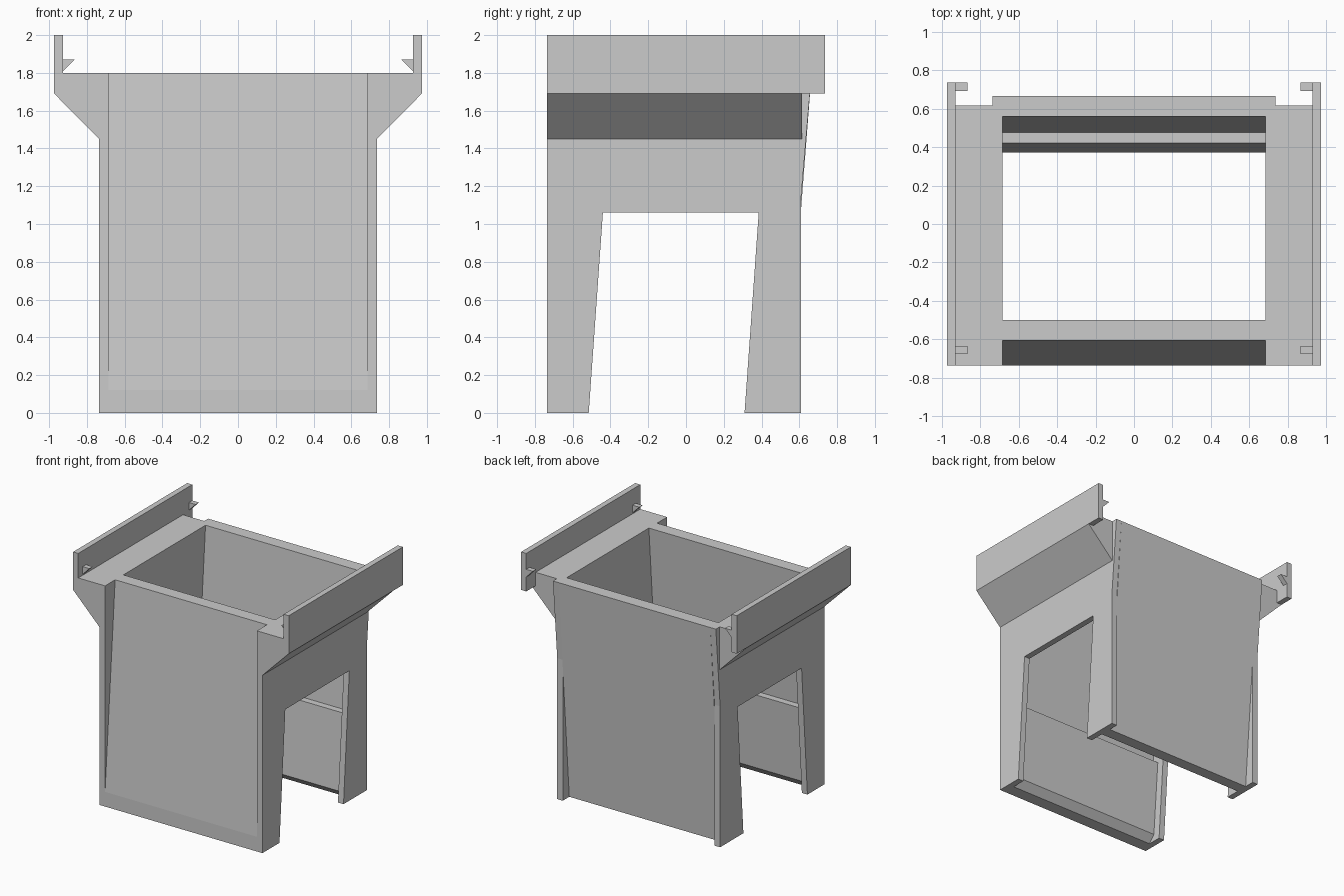
import bpy
import bmesh

cube = bpy.data.objects.get("Cube")
if cube:
    bpy.data.objects.remove(cube, do_unlink=True)

grey = bpy.data.materials.new("plain_grey")
grey.use_nodes = True
colour = (0.6, 0.6, 0.6, 1)
grey.diffuse_color = colour
grey.node_tree.nodes["Principled BSDF"].inputs["Base Color"].default_value = colour

WALL_IN, WALL_OUT = 0.685, 0.735
FRONT, DECK_BACK, RAIL_BACK = -0.735, 0.615, 0.735
RAIL_IN, RAIL_OUT = 0.927, 0.973
DECK, RAIL_LOW, TOP = 1.8, 1.69, 2.0


def prism(name, profile, axis, lo, hi, flip=1):
    """Extrude a (y, z) profile along x, or an (x, z) profile along y."""
    bm = bmesh.new()

    def place(p, d):
        x, y = (d, p[0]) if axis == "x" else (p[0], d)
        return bm.verts.new((x * flip, y, p[1]))

    start = [place(p, lo) for p in profile]
    end = [place(p, hi) for p in profile]
    bm.faces.new(start)
    bm.faces.new(end)
    for i in range(len(profile)):
        j = (i + 1) % len(profile)
        bm.faces.new((start[i], start[j], end[j], end[i]))
    bmesh.ops.recalc_face_normals(bm, faces=bm.faces)
    mesh = bpy.data.meshes.new(name)
    bm.to_mesh(mesh)
    bm.free()
    mesh.materials.append(grey)
    obj = bpy.data.objects.new(name, mesh)
    bpy.context.collection.objects.link(obj)
    return obj


# Leaning panels, thicker below an inner ledge and chamfered at the foot
front_profile = [(FRONT, 0), (FRONT, 0.12), (-0.605, DECK), (-0.5, DECK),
                 (-0.585, 0.68), (-0.53, 0.68), (-0.577, 0.06), (-0.63, 0)]
back_profile = [(0.526, 0), (0.665, DECK), (0.56, DECK), (0.475, 0.68),
                (0.42, 0.68), (0.373, 0.06), (0.43, 0)]
prism("front_panel", front_profile, "x", -WALL_IN, WALL_IN)
prism("back_panel", back_profile, "x", -WALL_IN, WALL_IN)

# Side wall with a leaning doorway between two legs
wall_profile = [(FRONT, 0), (-0.515, 0), (-0.44, 1.06), (0.385, 1.06),
                (0.31, 0), (0.61, 0), (0.61, 1.15), (0.665, DECK), (FRONT, DECK)]
# Flared shelf that carries the rail
shelf_profile = [(WALL_OUT, 1.45), (RAIL_OUT, RAIL_LOW), (RAIL_IN, RAIL_LOW),
                 (RAIL_IN, DECK), (WALL_OUT, DECK)]
rail_profile = [(RAIL_IN, RAIL_LOW), (RAIL_OUT, RAIL_LOW),
                (RAIL_OUT, TOP), (RAIL_IN, TOP)]
# Small wedge catch on the inside of the rail
catch_profile = [(RAIL_IN, 1.87), (0.866, 1.87), (RAIL_IN, 1.808)]

for side, s in (("left", 1), ("right", -1)):
    prism(side + "_wall", wall_profile, "x", WALL_IN, WALL_OUT, s)
    prism(side + "_shelf", shelf_profile, "y", FRONT, DECK_BACK, s)
    prism(side + "_rail", rail_profile, "y", FRONT, RAIL_BACK, s)
    prism(side + "_front_catch", catch_profile, "y", -0.677, -0.635, s)
    prism(side + "_back_catch", catch_profile, "y", 0.692, RAIL_BACK, s)
